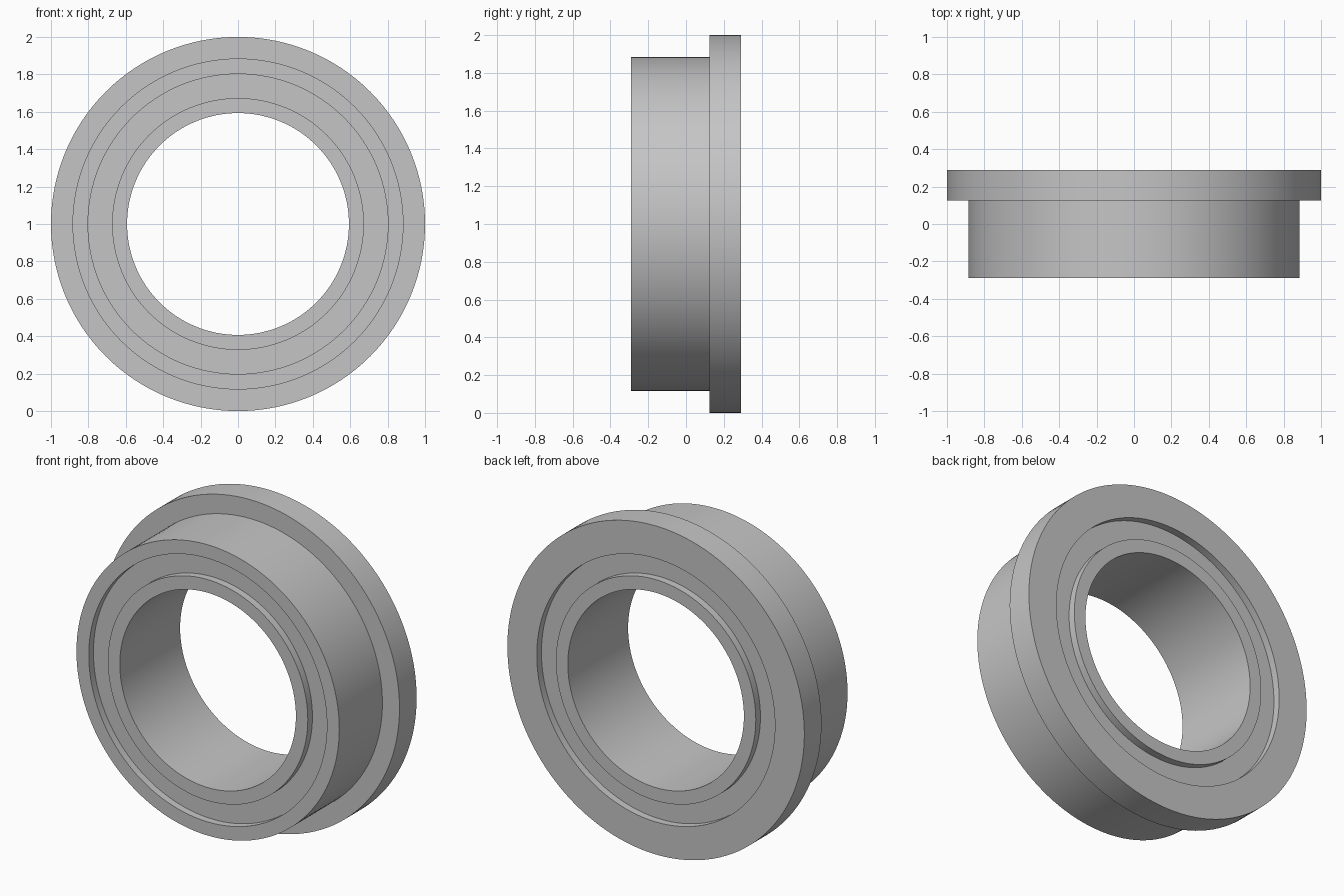
import bpy, bmesh
from math import tau

cube = bpy.data.objects.get("Cube")
if cube:
    bpy.data.objects.remove(cube, do_unlink=True)

SEGMENTS = 128
HALF = 0.29        # half of the overall width
RECESS = 0.045     # depth of the shields below the ring faces

steel = bpy.data.materials.new("grey_steel")
steel.use_nodes = True
colour = (0.56, 0.56, 0.56, 1)
steel.diffuse_color = colour
steel.node_tree.nodes["Principled BSDF"].inputs["Base Color"].default_value = colour


def lathe(name, profile):
    """Spin a closed (radius, y) profile around the y axis."""
    bm = bmesh.new()
    verts = [bm.verts.new((r, y, 0)) for r, y in profile]
    edges = [bm.edges.new((v, verts[i - 1])) for i, v in enumerate(verts)]
    bmesh.ops.spin(bm, geom=verts + edges, cent=(0, 0, 0), axis=(0, 1, 0),
                   angle=tau, steps=SEGMENTS, use_merge=False)
    bmesh.ops.remove_doubles(bm, verts=bm.verts[:], dist=0.0005)
    bmesh.ops.recalc_face_normals(bm, faces=bm.faces[:])
    mesh = bpy.data.meshes.new(name)
    bm.to_mesh(mesh)
    bm.free()
    mesh.materials.append(steel)
    obj = bpy.data.objects.new(name, mesh)
    obj.location.z = 1
    bpy.context.collection.objects.link(obj)
    bpy.ops.object.select_all(action='DESELECT')
    obj.select_set(True)
    bpy.context.view_layer.objects.active = obj
    bpy.ops.object.shade_smooth_by_angle()
    return obj


def band(inner, outer, y0, y1):
    return [(inner, y0), (outer, y0), (outer, y1), (inner, y1)]


# Outer race with its flange at the back
lathe("outer_flanged_ring", [(0.802, -HALF), (0.885, -HALF), (0.885, 0.125),
                             (1.0, 0.125), (1.0, HALF), (0.802, HALF)])

# Inner race around the bore
lathe("inner_ring", band(0.593, 0.673, -HALF, HALF))

# Recessed shields, seated slightly into both races
for side, name in ((-1, "front_shield"), (1, "back_shield")):
    face = side * (HALF - RECESS)
    lathe(name, band(0.66, 0.815, face, face - side * 0.03))
